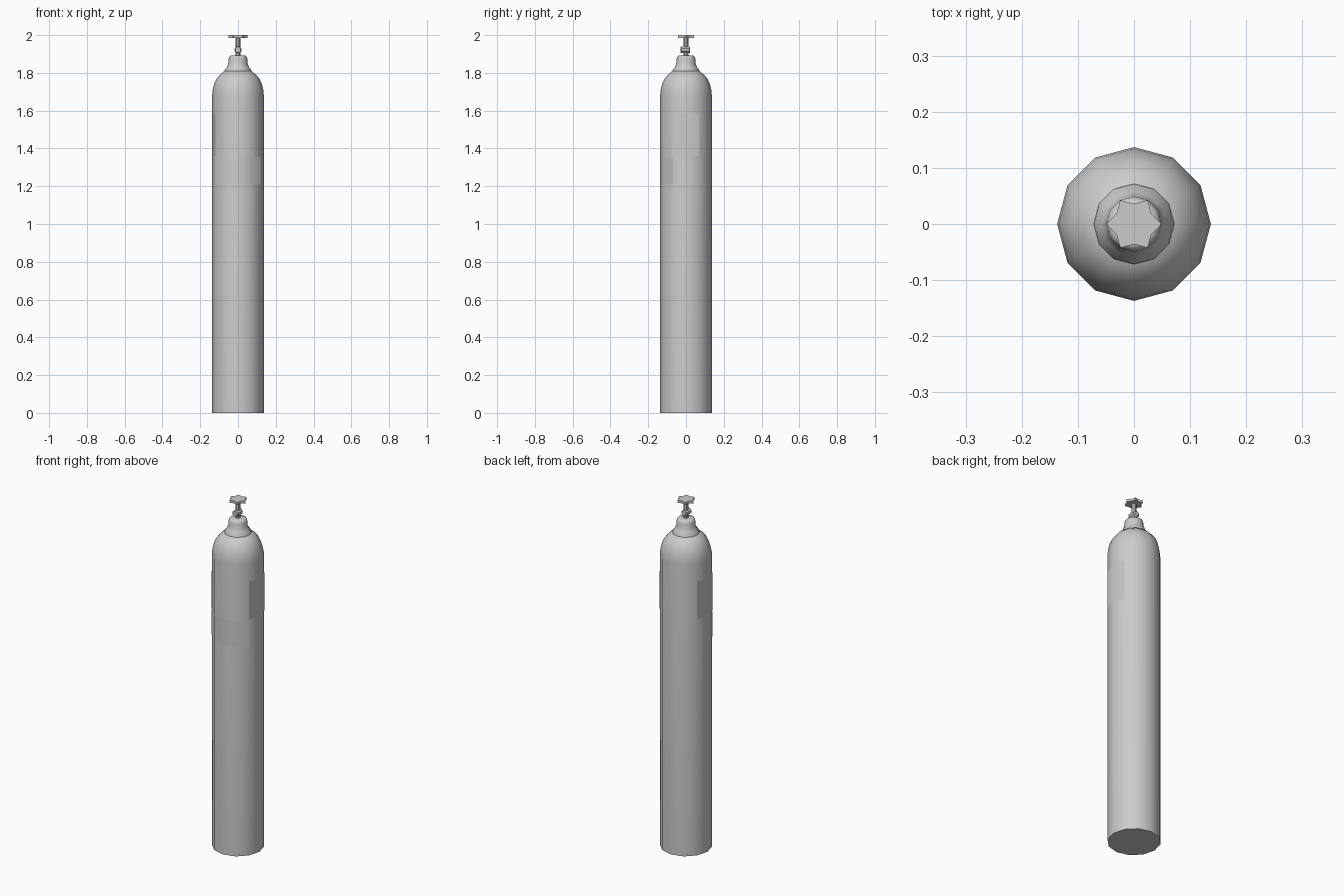
import bpy
from math import cos, sin, pi, radians
from mathutils import Matrix

cube = bpy.data.objects.get("Cube")
if cube:
    bpy.data.objects.remove(cube, do_unlink=True)

SIDES = 12
RADIUS = 0.137

grey = bpy.data.materials.new("grey metal")
grey.use_nodes = True
grey.diffuse_color = (0.6, 0.6, 0.6, 1)
grey.node_tree.nodes["Principled BSDF"].inputs["Base Color"].default_value = (0.6, 0.6, 0.6, 1)


def make(name, verts, faces, smooth=40):
    mesh = bpy.data.meshes.new(name)
    mesh.from_pydata(verts, [], faces)
    mesh.materials.append(grey)
    obj = bpy.data.objects.new(name, mesh)
    bpy.context.collection.objects.link(obj)
    if smooth:
        bpy.ops.object.select_all(action="DESELECT")
        obj.select_set(True)
        bpy.context.view_layer.objects.active = obj
        bpy.ops.object.shade_smooth_by_angle(angle=radians(smooth))
    return obj


def lathe(name, profile, sides=SIDES, smooth=40):
    """Revolve (radius, height) points about z and close both ends."""
    verts = [(r * cos(2 * pi * i / sides), r * sin(2 * pi * i / sides), z)
             for r, z in profile for i in range(sides)]
    faces = [(k * sides + i, k * sides + (i + 1) % sides,
              (k + 1) * sides + (i + 1) % sides, (k + 1) * sides + i)
             for k in range(len(profile) - 1) for i in range(sides)]
    faces.append(tuple(reversed(range(sides))))
    faces.append(tuple(range(len(verts) - sides, len(verts))))
    return make(name, verts, faces, smooth)


def label(name, start, end, low, high):
    """Thin wrap-around label over whole body facets, angles in degrees."""
    r = RADIUS + 0.001
    angles = [radians(a) for a in range(start, end + 1, 360 // SIDES)]
    verts = [(r * cos(a), r * sin(a), z) for a in angles for z in (low, high)]
    faces = [(i, i + 2, i + 3, i + 1) for i in range(0, len(verts) - 2, 2)]
    return make(name, verts, faces)


# Tank with rounded shoulder
lathe("tank_body", [(RADIUS, 0), (RADIUS, 1.68), (0.134, 1.71), (0.126, 1.742),
                    (0.114, 1.768), (0.096, 1.79), (0.068, 1.812)])

# Neck cap
lathe("neck_collar", [(0.072, 1.808), (0.071, 1.814), (0.058, 1.832), (0.051, 1.85),
                      (0.049, 1.875), (0.046, 1.886), (0.038, 1.891)], smooth=50)

# Valve
lathe("valve_stem", [(0.012, 1.88), (0.012, 1.99)], 8)
outlet = lathe("valve_outlet", [(0.014, -0.022), (0.019, -0.018),
                                (0.019, 0.024), (0.015, 0.028)], 8)
outlet.data.transform(Matrix.Translation((0, 0, 1.922))
                      @ Matrix.Rotation(pi / 2, 4, "X")
                      @ Matrix.Rotation(pi / 8, 4, "Z"))

# Six-pointed handwheel
POINTS = 12
star = [(0.049 if i % 2 == 0 else 0.036, 2 * pi * i / POINTS) for i in range(POINTS)]
wheel = [(r * cos(a), r * sin(a), z) for z in (1.986, 2.0) for r, a in star]
sides = [(i, (i + 1) % POINTS, POINTS + (i + 1) % POINTS, POINTS + i) for i in range(POINTS)]
make("handwheel", wheel, sides + [tuple(reversed(range(POINTS))),
                                  tuple(range(POINTS, 2 * POINTS))], 0)

# Labels
label("front_label", -150, -30, 1.21, 1.355)
for side, middle in (("left", 0), ("right", 180)):
    label(side + "_label", middle - 30, middle + 30, 1.36, 1.58)
